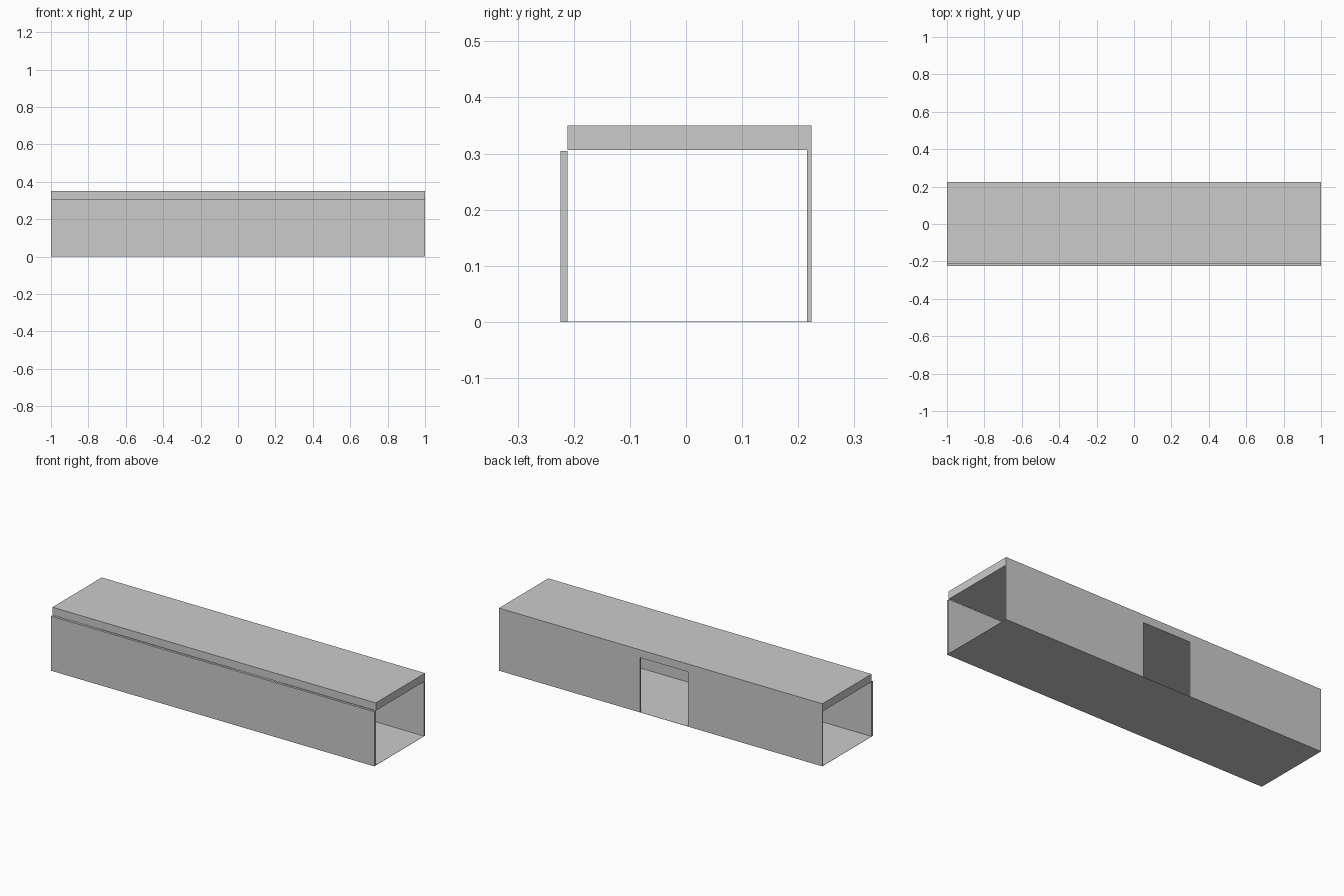
import bpy, bmesh

if "Cube" in bpy.data.objects:
    bpy.data.objects.remove(bpy.data.objects["Cube"])

gray = bpy.data.materials.new("plain gray")
gray.diffuse_color = (0.6, 0.6, 0.6, 1)
gray.use_nodes = True
gray.node_tree.nodes["Principled BSDF"].inputs["Base Color"].default_value = gray.diffuse_color


def finish(name, bm):
    bmesh.ops.recalc_face_normals(bm, faces=bm.faces)
    mesh = bpy.data.meshes.new(name)
    bm.to_mesh(mesh)
    bm.free()
    mesh.materials.append(gray)
    obj = bpy.data.objects.new(name, mesh)
    bpy.context.collection.objects.link(obj)
    return obj


def extrude_outline(name, points, direction):
    """Closed solid from a flat outline pushed along a direction."""
    bm = bmesh.new()
    face = bm.faces.new([bm.verts.new(p) for p in points])
    ext = bmesh.ops.extrude_face_region(bm, geom=[face], use_keep_orig=True)
    moved = [v for v in ext["geom"] if isinstance(v, bmesh.types.BMVert)]
    bmesh.ops.translate(bm, verts=moved, vec=direction)
    return finish(name, bm)


def box(name, y0, y1, z0, z1):
    """Box running the full length of the model."""
    return extrude_outline(
        name, [(-1, y0, z0), (-1, y1, z0), (-1, y1, z1), (-1, y0, z1)], (2, 0, 0))


FRONT, INNER_FRONT, INNER_BACK, BACK = -0.224, -0.211, 0.216, 0.224
FLOOR, CEILING, TOP = 0.001, 0.306, 0.35
DOOR_LEFT, DOOR_RIGHT = -0.168, 0.127

# thin floor sheet, open-ended hall above it
box("floor", FRONT, BACK, 0, FLOOR)

# front wall stands just outside the roof slab
box("front_wall", FRONT, INNER_FRONT, FLOOR, CEILING - 0.001)

# thick roof slab, flush with the back wall
box("roof_slab", INNER_FRONT, BACK, CEILING, TOP)

# thin back wall with a full-height doorway
for name, x0, x1 in (("back_wall_left", -1, DOOR_LEFT),
                     ("back_wall_right", DOOR_RIGHT, 1)):
    extrude_outline(name, [(x0, INNER_BACK, FLOOR), (x1, INNER_BACK, FLOOR),
                           (x1, INNER_BACK, CEILING), (x0, INNER_BACK, CEILING)],
                    (0, BACK - INNER_BACK, 0))
